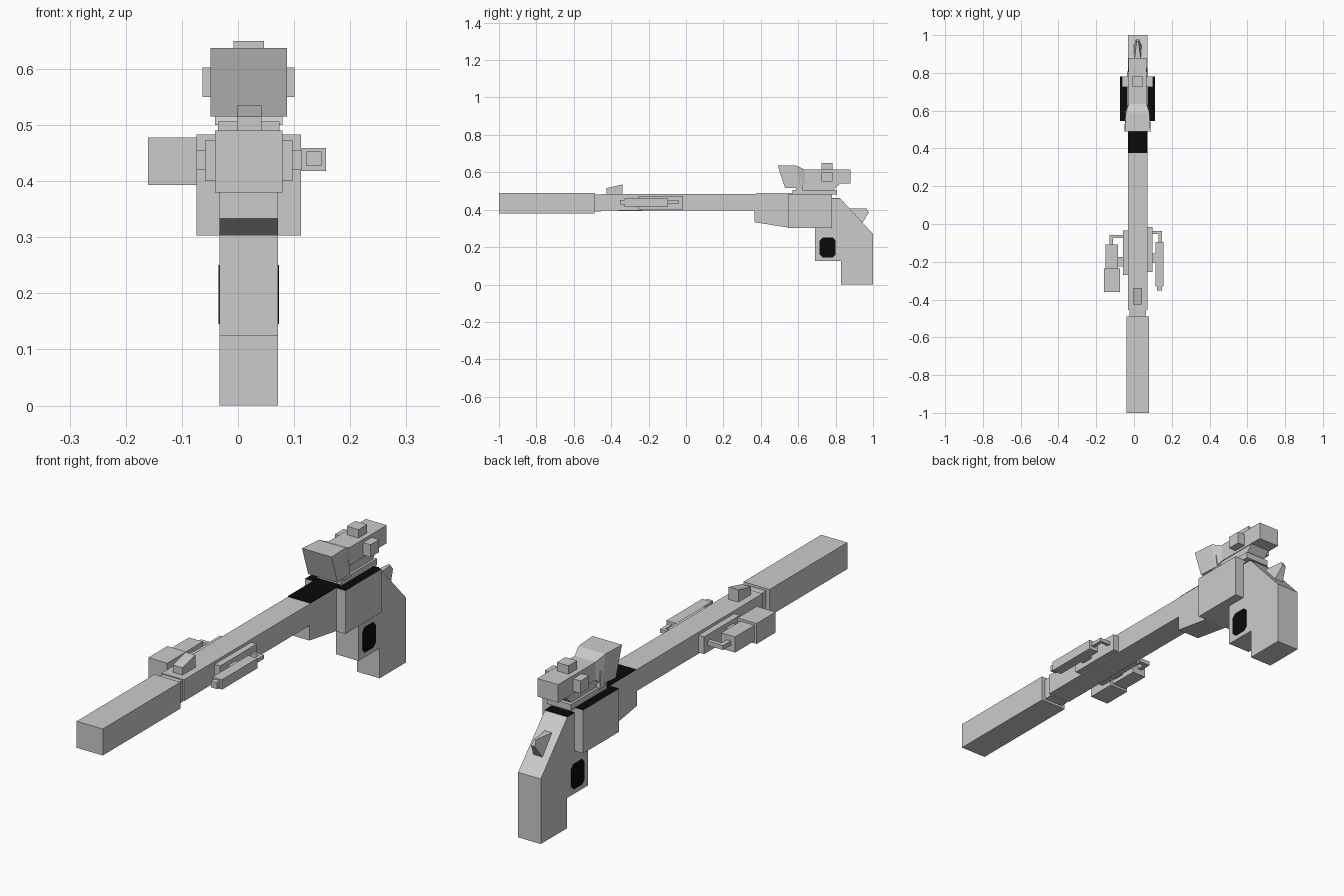
import bpy
import bmesh

cube = bpy.data.objects.get("Cube")
if cube:
    bpy.data.objects.remove(cube, do_unlink=True)


def material(name, rgb):
    m = bpy.data.materials.new(name)
    m.use_nodes = True
    m.diffuse_color = (*rgb, 1)
    m.node_tree.nodes["Principled BSDF"].inputs["Base Color"].default_value = (*rgb, 1)
    return m


GREY = material("light grey", (0.6, 0.6, 0.6))
BLACK = material("black", (0.003, 0.003, 0.003))
CX = 0.019  # centre line of the weapon


def loft(name, rings, mat=GREY, black_top=False):
    """Skin matching rings of points and cap both ends."""
    bm = bmesh.new()
    vs = [[bm.verts.new(p) for p in ring] for ring in rings]
    n = len(vs[0])
    for a, b in zip(vs, vs[1:]):
        for i in range(n):
            j = (i + 1) % n
            bm.faces.new((a[i], a[j], b[j], b[i]))
    bm.faces.new(vs[0])
    bm.faces.new(vs[-1])
    bmesh.ops.recalc_face_normals(bm, faces=bm.faces)
    if black_top:
        for f in bm.faces:
            f.normal_update()
            f.material_index = int(f.normal.z > 0.9)
    me = bpy.data.meshes.new(name)
    bm.to_mesh(me)
    bm.free()
    me.materials.append(mat)
    if black_top:
        me.materials.append(BLACK)
    ob = bpy.data.objects.new(name, me)
    bpy.context.collection.objects.link(ob)
    return ob


def box(name, x, y, z, mat=GREY, **kw):
    ring = [(x[0], y[0]), (x[1], y[0]), (x[1], y[1]), (x[0], y[1])]
    return loft(name, [[(a, b, c) for a, b in ring] for c in z], mat, **kw)


def prism(name, profile, x0, x1, mat=GREY, **kw):
    """Extrude a side (y, z) profile across x."""
    return loft(name, [[(x, y, z) for y, z in profile] for x in (x0, x1)], mat, **kw)


def mid(half):
    return (CX - half, CX + half)


# Barrel, neck and long front tube
box("front_tube", mid(0.06), (-1, -0.49), (0.38, 0.49))
box("tube_neck", mid(0.044), (-0.49, -0.455), (0.39, 0.48))
box("barrel", mid(0.052), (-0.455, 0.56), (0.395, 0.484))
prism("front_sight", [(-0.425, 0.48), (-0.425, 0.515), (-0.34, 0.535), (-0.34, 0.48)],
      -0.002, 0.042)
box("barrel_top_panel", mid(0.052), (0.375, 0.58), (0.482, 0.487), BLACK)

# Receiver and forestock
box("receiver", mid(0.093), (0.545, 0.78), (0.303, 0.483), black_top=True)
prism("forestock", [(0.367, 0.40), (0.367, 0.333), (0.55, 0.304), (0.55, 0.40)], *mid(0.052))

# Grip, side inlays and hammer
prism("grip", [(0.69, 0.32), (0.69, 0.125), (0.828, 0.125), (0.828, 0), (1, 0),
               (1, 0.27), (0.825, 0.46), (0.77, 0.46), (0.77, 0.32)],
      *mid(0.052))
box("grip_top_panel", mid(0.052), (0.775, 0.823), (0.459, 0.463), BLACK)
inlay = [(0.73, 0.145), (0.785, 0.145), (0.8, 0.16), (0.8, 0.235),
         (0.785, 0.25), (0.73, 0.25), (0.715, 0.235), (0.715, 0.16)]
for side, name in ((-1, "right_grip_inlay"), (1, "left_grip_inlay")):
    prism(name, inlay, CX + side * 0.05, CX + side * 0.054, BLACK)
loft("hammer", [
    [(CX - 0.022, 0.94, 0.325), (CX + 0.022, 0.94, 0.325),
     (CX + 0.018, 0.86, 0.405), (CX - 0.018, 0.86, 0.405)],
    [(CX - 0.008, 0.978, 0.385), (CX + 0.008, 0.978, 0.385),
     (CX + 0.005, 0.965, 0.406), (CX - 0.005, 0.965, 0.406)]])

# Scope mount
box("scope_rail", mid(0.055), (0.57, 0.807), (0.48, 0.506))
prism("scope_mount", [(0.615, 0.505), (0.79, 0.505), (0.828, 0.542), (0.615, 0.542)],
      *mid(0.045))
prism("scope_front_brace", [(0.585, 0.5), (0.625, 0.5), (0.615, 0.575)], *mid(0.06))

# Scope: slanted flared bell running into a square tube
stations = [(0.49, 0.53, 0.068, 0.515, 0.637), (0.59, 0.61, 0.062, 0.517, 0.635),
            (0.635, 0.635, 0.048, 0.54, 0.615), (0.88, 0.88, 0.048, 0.54, 0.615)]
loft("scope", [[(CX - w, yb, zb), (CX + w, yb, zb), (CX + w, yt, zt), (CX - w, yt, zt)]
               for yt, yb, w, zb, zt in stations])
box("scope_top_knob", mid(0.027), (0.725, 0.782), (0.61, 0.65))
box("scope_side_knobs", mid(0.082), (0.725, 0.782), (0.55, 0.602))


def side_plate(name, side, y0, y1):
    """Barrel side plate with a tapered outer face."""
    def ring(off, inset):
        x = CX + side * off
        return [(x, y0 + inset, 0.4 + inset), (x, y1 - inset, 0.4 + inset),
                (x, y1 - inset, 0.472 - inset), (x, y0 + inset, 0.472 - inset)]
    loft(name, [ring(0.045, 0), ring(0.078, 0)])


# Left side attachment: slim rod housing on a bent arm
side_plate("left_side_plate", 1, -0.255, -0.015)
box("left_peg", (0.09, 0.118), (-0.205, -0.155), (0.42, 0.455))
box("left_arm", (0.09, 0.147), (-0.052, -0.038), (0.433, 0.448))
box("left_arm_end", (0.131, 0.147), (-0.1, -0.038), (0.433, 0.448))
box("left_housing", (0.113, 0.157), (-0.33, -0.095), (0.418, 0.459))
box("left_housing_tip", (0.122, 0.149), (-0.352, -0.32), (0.427, 0.453))

# Right side attachment: stepped lamp body on a bent arm
side_plate("right_side_plate", -1, -0.27, -0.035)
box("right_peg", (-0.09, -0.055), (-0.225, -0.175), (0.42, 0.455))
box("right_arm", (-0.13, -0.055), (-0.075, -0.057), (0.428, 0.446))
box("right_arm_end", (-0.13, -0.112), (-0.11, -0.057), (0.428, 0.446))
box("right_lamp_body", (-0.15, -0.086), (-0.24, -0.108), (0.403, 0.468))
box("right_lamp_head", (-0.16, -0.073), (-0.36, -0.235), (0.393, 0.478))
